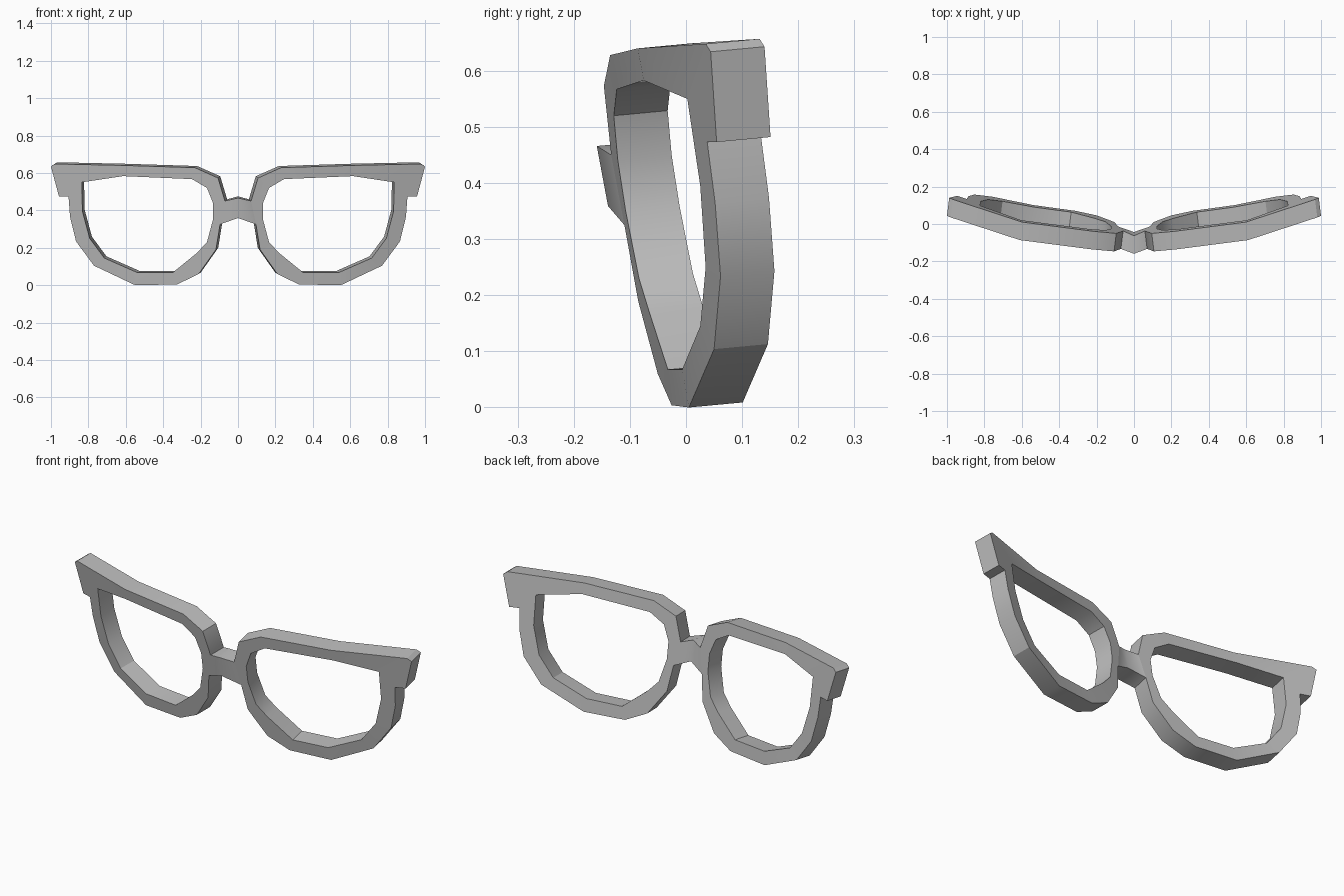
import bpy, bmesh

cube = bpy.data.objects.get("Cube")
if cube:
    bpy.data.objects.remove(cube, do_unlink=True)

# Single plain grey for the whole frame
grey = bpy.data.materials.new("frame grey")
grey.use_nodes = True
colour = (0.5, 0.5, 0.5, 1)
grey.diffuse_color = colour
grey.node_tree.nodes["Principled BSDF"].inputs["Base Color"].default_value = colour

BACK = (-0.012, 0.096, 0.009)   # sweep from front face to back face
CURVE = [(0.0, -0.174), (0.23, -0.137), (0.61, -0.086), (1.0, 0.043)]


def front_y(x, z):
    """Wrapped and tilted front surface of the frame."""
    for (x0, y0), (x1, y1) in zip(CURVE, CURVE[1:]):
        if x <= x1:
            break
    return y0 + (y1 - y0) * (x - x0) / (x1 - x0) + 0.155 * (0.64 - z)


def finish(bm, name):
    """Turn the half mesh into a mirrored, edge-sharp object."""
    bmesh.ops.recalc_face_normals(bm, faces=bm.faces)
    mesh = bpy.data.meshes.new(name)
    bm.to_mesh(mesh)
    bm.free()
    mesh.materials.append(grey)
    obj = bpy.data.objects.new(name, mesh)
    bpy.context.collection.objects.link(obj)
    mod = obj.modifiers.new("Mirror", 'MIRROR')
    mod.use_clip = True
    bpy.ops.object.select_all(action='DESELECT')
    obj.select_set(True)
    bpy.context.view_layer.objects.active = obj
    bpy.ops.object.shade_smooth_by_angle(angle=0.5)
    return obj


# Rim outline with brow corner and hinge notch, and the lens opening
outer = [(0.07, 0.45), (0.107, 0.573), (0.23, 0.628), (0.61, 0.64),
         (0.98, 0.648), (1.0, 0.634), (0.957, 0.473), (0.906, 0.473),
         (0.898, 0.365), (0.866, 0.234), (0.77, 0.104), (0.55, 0.0),
         (0.325, 0.004), (0.21, 0.06), (0.118, 0.19), (0.096, 0.325)]
inner = [(0.134, 0.44), (0.166, 0.52), (0.246, 0.567), (0.615, 0.583),
         (0.835, 0.55), (0.832, 0.395), (0.793, 0.25), (0.715, 0.145),
         (0.54, 0.068), (0.348, 0.068), (0.22, 0.172), (0.166, 0.23),
         (0.134, 0.35)]

# Lens rims: fill the flat ring, wrap it, then sweep it backwards
bm = bmesh.new()
for loop in (outer, inner):
    verts = [bm.verts.new((x, 0, z)) for x, z in loop]
    for a, b in zip(verts, verts[1:] + verts[:1]):
        bm.edges.new((a, b))
bmesh.ops.triangle_fill(bm, edges=bm.edges[:], use_beauty=True, normal=(0, -1, 0))
for v in bm.verts:
    v.co.y = front_y(v.co.x, v.co.z)
swept = bmesh.ops.extrude_face_region(bm, geom=bm.faces[:], use_keep_orig=True)
bmesh.ops.translate(bm, vec=BACK, verts=[g for g in swept["geom"]
                                         if isinstance(g, bmesh.types.BMVert)])
finish(bm, "lens_rims")

# Nose bridge: half of a V-shaped bar meeting the rim
bm = bmesh.new()
section = [(0, -0.159, 0.466), (0.07, front_y(0.07, 0.45), 0.45),
           (0.096, front_y(0.096, 0.325), 0.325), (0, -0.139, 0.359)]
front = [bm.verts.new(p) for p in section]
back = [bm.verts.new((x + BACK[0] * (x > 0), y + BACK[1], z + BACK[2]))
        for x, y, z in section]
bm.faces.new(front)
bm.faces.new(back[::-1])
for i, j in ((0, 1), (2, 3)):
    bm.faces.new((front[i], back[i], back[j], front[j]))
finish(bm, "nose_bridge")
